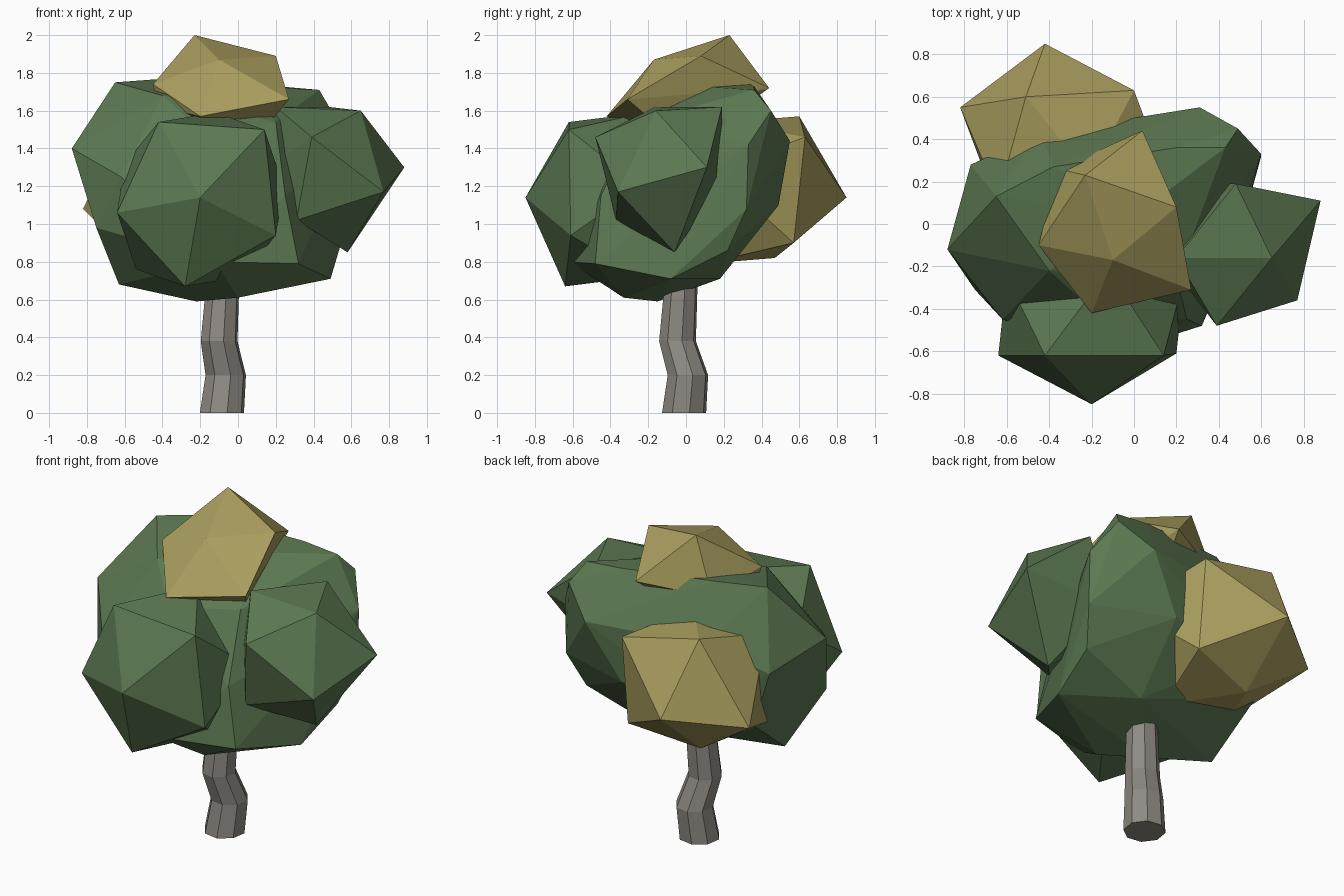
import bpy, bmesh, math
from mathutils import Vector


def material(name, rgb):
    m = bpy.data.materials.new(name)
    m.diffuse_color = (*rgb, 1)
    return m


green = material("leaf green", (0.107, 0.190, 0.084))
yellow = material("autumn yellow", (0.405, 0.345, 0.114))
bark = material("grey bark", (0.275, 0.258, 0.230))


def finish(bm, name, mat):
    bmesh.ops.recalc_face_normals(bm, faces=bm.faces)
    me = bpy.data.meshes.new(name)
    bm.to_mesh(me)
    bm.free()
    me.materials.append(mat)
    ob = bpy.data.objects.new(name, me)
    bpy.context.collection.objects.link(ob)
    return ob


def hull(name, points, mat):
    bm = bmesh.new()
    for p in points:
        bm.verts.new(p)
    res = bmesh.ops.convex_hull(bm, input=bm.verts)
    loose = set(res["geom_interior"]) | set(res["geom_unused"])
    bmesh.ops.delete(bm, geom=[g for g in loose if isinstance(g, bmesh.types.BMVert)],
                     context='VERTS')
    return finish(bm, name, mat)


def clump(name, centre, half, mat):
    """Uneven icosahedron: six corners plus their mirror points through the centre."""
    c = Vector(centre)
    pts = [Vector(p) for p in half]
    return hull(name, pts + [2 * c - p for p in pts], mat)


# Trunk: crooked eight-sided tube (x, y, z, radius)
rings = [(-0.085, -0.01, 0, 0.12), (-0.065, 0.01, 0.2, 0.11),
         (-0.10, -0.045, 0.38, 0.10), (-0.085, -0.03, 0.62, 0.092),
         (-0.08, -0.02, 0.85, 0.085)]
bm = bmesh.new()
loops = [[bm.verts.new((x + r * math.cos(math.tau * (i + 0.3) / 8),
                        y + r * math.sin(math.tau * (i + 0.3) / 8), z)) for i in range(8)]
         for x, y, z, r in rings]
for a, b in zip(loops, loops[1:]):
    for i in range(8):
        j = (i + 1) % 8
        bm.faces.new((a[i], a[j], b[j], b[i]))
bm.faces.new(loops[0])
bm.faces.new(loops[-1])
finish(bm, "trunk", bark)

# Main crown: broad faceted ball
hull("main_crown", [
    # top
    (-0.65, 0.13, 1.75), (-0.40, -0.22, 1.68), (-0.38, 0.27, 1.77), (0.02, 0.05, 1.73),
    (0.2, 0.36, 1.73), (0.43, 0.36, 1.71), (0.2, -0.26, 1.54), (-0.2, -0.40, 1.50),
    # middle
    (-0.88, -0.12, 1.40), (-0.77, 0.28, 1.30), (-0.44, 0.43, 1.45), (0.31, 0.55, 1.44),
    (0.49, 0.45, 1.60), (0.60, 0.33, 1.42), (0.60, 0.32, 1.08), (0.10, 0.49, 1.10),
    (-0.40, 0.42, 1.05), (-0.66, 0.28, 0.95), (-0.75, -0.31, 0.98), (-0.62, -0.45, 1.25),
    (0.25, -0.45, 1.15),
    # bottom
    (-0.63, -0.07, 0.68), (-0.22, -0.15, 0.59), (0.0, -0.33, 0.61), (0.49, -0.08, 0.71),
    (0.53, 0.22, 0.86), (0.1, 0.18, 0.71), (0.32, -0.48, 0.79), (-0.12, -0.62, 0.80)], green)

# Green side clumps
clump("front_clump", (-0.2, -0.43, 1.13), [
    (-0.20, -0.85, 1.14), (-0.42, -0.62, 1.54), (0.14, -0.62, 1.50),
    (0.20, -0.61, 0.94), (-0.28, -0.64, 0.67), (-0.64, -0.62, 1.06)], green)
hull("right_clump", [
    (0.77, -0.36, 1.17), (0.88, 0.11, 1.30), (0.65, -0.16, 1.60),
    (0.39, -0.48, 1.46), (0.31, -0.37, 1.02), (0.58, -0.06, 0.85),
    (0.48, 0.19, 1.62), (0.20, -0.16, 1.62), (0.36, 0.19, 1.22), (0.1, -0.1, 1.25)], green)

# Yellow clumps
hull("top_clump", [
    (-0.10, -0.17, 1.87), (-0.23, 0.23, 2.0), (0.20, 0.08, 1.89),
    (0.27, -0.31, 1.66), (-0.20, -0.42, 1.57), (-0.45, -0.10, 1.74),
    (0.04, 0.44, 1.72), (-0.36, 0.26, 1.66), (0.18, -0.18, 1.55), (-0.1, 0.0, 1.4),
    (-0.43, -0.06, 1.62)], yellow)
clump("back_clump", (-0.32, 0.35, 1.18), [
    (-0.42, 0.85, 1.14), (-0.82, 0.55, 1.08), (-0.51, 0.60, 1.57),
    (0.0, 0.63, 1.46), (0.0, 0.57, 0.90), (-0.43, 0.47, 0.82)], yellow)
